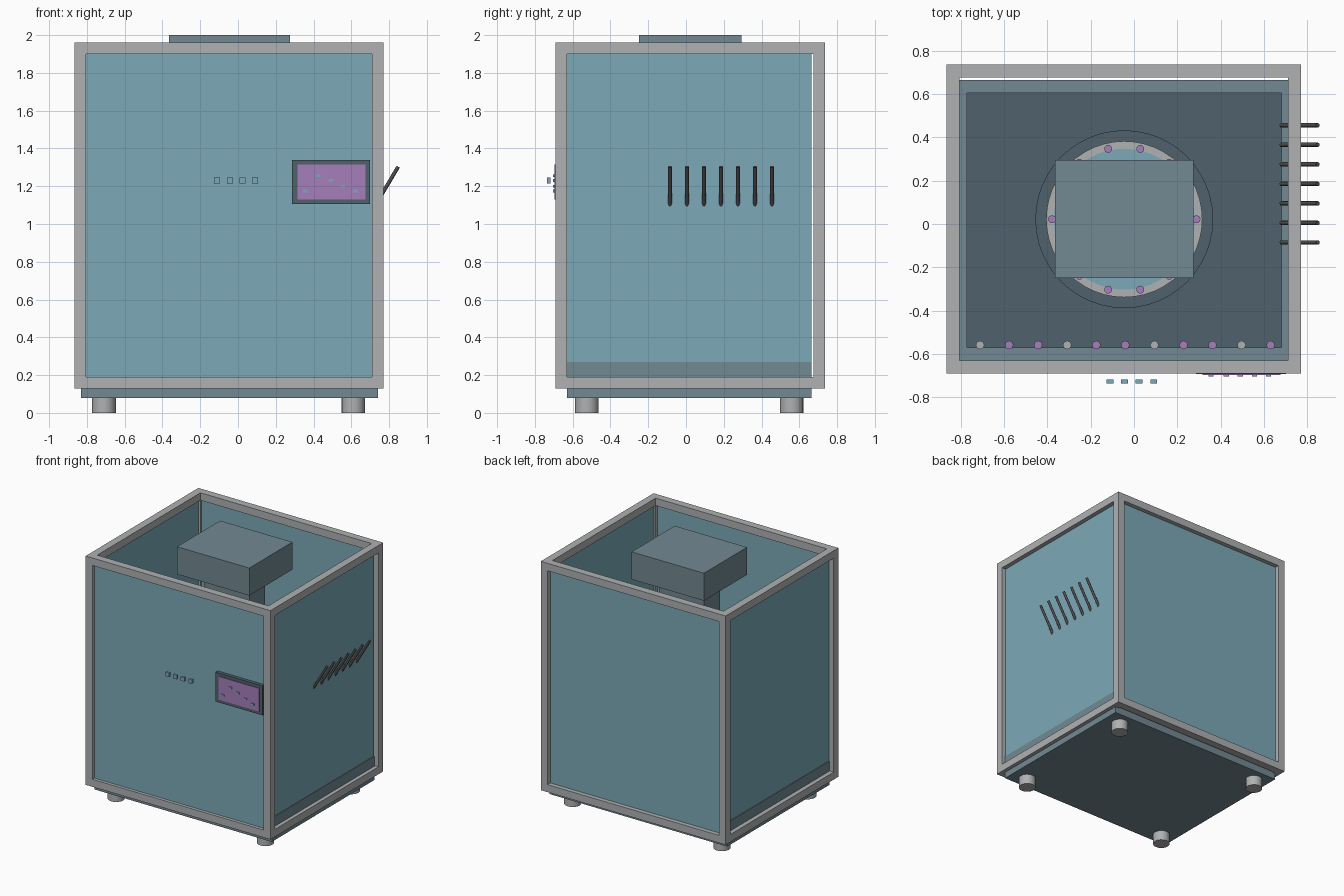
import bpy
import math
from mathutils import Vector

old = bpy.data.objects.get("Cube")
if old:
    bpy.data.objects.remove(old, do_unlink=True)


def material(name, rgb):
    m = bpy.data.materials.new(name)
    m.use_nodes = True
    m.diffuse_color = (*rgb, 1)
    m.node_tree.nodes["Principled BSDF"].inputs["Base Color"].default_value = (*rgb, 1)
    return m


BLUE = material("panel blue", (0.20, 0.40, 0.48))
GREY = material("frame grey", (0.43, 0.44, 0.45))
SLATE = material("slate", (0.17, 0.25, 0.29))
DARK = material("dark slate", (0.08, 0.12, 0.15))
PURPLE = material("purple", (0.38, 0.21, 0.50))
ROD = material("dark metal", (0.08, 0.075, 0.075))


def finish(name, mat):
    ob = bpy.context.object
    ob.name = name
    ob.data.materials.append(mat)
    return ob


def box(name, mat, x, y, z):
    """Box from its (low, high) range on each axis."""
    bpy.ops.mesh.primitive_cube_add(size=1)
    ob = finish(name, mat)
    ob.location = [(a + b) / 2 for a, b in (x, y, z)]
    ob.scale = [b - a for a, b in (x, y, z)]
    return ob


def disc(name, mat, centre, radius, z, sides=48):
    bpy.ops.mesh.primitive_cylinder_add(
        vertices=sides, radius=radius, depth=z[1] - z[0],
        location=(*centre, (z[0] + z[1]) / 2))
    ob = finish(name, mat)
    bpy.ops.object.shade_smooth_by_angle(angle=math.radians(30))
    return ob


# Frame of twelve square bars
X, Y, Z, T = (-0.865, 0.77), (-0.69, 0.735), (0.13, 1.96), 0.06


def ends(r):
    return [(r[0], r[0] + T), (r[1] - T, r[1])]


def inner(r):
    return (r[0] + T, r[1] - T)


for x in ends(X):
    for y in ends(Y):
        box("frame_post", GREY, x, y, Z)
for z in ends(Z):
    for y in ends(Y):
        box("frame_cross_bar", GREY, inner(X), y, z)
    for x in ends(X):
        box("frame_side_bar", GREY, x, inner(Y), z)

# Tray: plate, four walls and dark floor
TX, TY, LIP = (-0.83, 0.74), (-0.63, 0.665), 0.27
box("base_plate", SLATE, TX, TY, (0.08, 0.13))
for x in ends(TX):
    box("tray_side_wall", SLATE, x, TY, (0.13, LIP))
for y in ends(TY):
    box("tray_cross_wall", SLATE, inner(TX), y, (0.13, LIP))
box("tray_floor", DARK, inner(TX), inner(TY), (0.13, 0.15))

# Feet
for x in (-0.71, 0.61):
    for y in (-0.525, 0.56):
        disc("foot", GREY, (x, y), 0.063, (0, 0.08), 16)

# Wall panels
box("front_panel", BLUE, inner(X), (-0.665, -0.655), inner(Z))
box("back_panel", BLUE, inner(X), (0.69, 0.70), inner(Z))
box("left_panel", BLUE, (0.725, 0.735), TY, (LIP, Z[1] - T))
box("right_panel", BLUE, (-0.825, -0.815), TY, (LIP, Z[1] - T))

# Turntable with a ring of pegs
C = (-0.045, 0.022)
disc("turntable", DARK, C, 0.41, (0.15, 0.18))
disc("turntable_ring", GREY, C, 0.36, (0.18, 0.21))
disc("turntable_plate", BLUE, C, 0.325, (0.21, 0.215))
for i in range(14):
    a = math.tau * i / 14
    disc("ring_peg", PURPLE, (C[0] + 0.333 * math.cos(a), C[1] + 0.333 * math.sin(a)),
         0.018, (0.21, 0.24), 16)

# Top housing and its column
box("top_housing", SLATE, (-0.365, 0.275), (-0.25, 0.295), (1.78, 2.0))
box("housing_column", SLATE, (C[0] - 0.2, C[0] + 0.2), (C[1] - 0.1, C[1] + 0.1), (0.21, 1.78))

# Row of studs along the front tray wall
for i in range(11):
    disc("tray_stud", GREY if i % 3 == 0 else PURPLE, (-0.71 + 0.134 * i, -0.558),
         0.02, (0.15, LIP + 0.01), 8)

# Display with small marks
box("display_frame", DARK, (0.285, 0.70), (-0.692, -0.66), (1.105, 1.34))
box("display_screen", PURPLE, (0.315, 0.675), (-0.697, -0.69), (1.13, 1.315))
for x, z in ((0.355, 1.175), (0.425, 1.255), (0.49, 1.23), (0.555, 1.2), (0.62, 1.175)):
    box("display_mark", BLUE, (x - 0.012, x + 0.012), (-0.704, -0.696), (z - 0.007, z + 0.007))

# Push buttons
for i in range(4):
    x = -0.11 + 0.067 * i
    box("push_button", BLUE, (x - 0.016, x + 0.016), (-0.735, -0.717), (1.214, 1.246))

# Slanted rods through the side panel
for i in range(7):
    y = -0.085 + 0.09 * i
    a, b = Vector((0.68, y, 1.02)), Vector((0.848, y, 1.303))
    bpy.ops.mesh.primitive_cylinder_add(vertices=12, radius=0.01, depth=(b - a).length,
                                        location=(a + b) / 2)
    rod = finish("side_rod", ROD)
    rod.rotation_euler = (b - a).to_track_quat("Z", "Y").to_euler()
    bpy.ops.object.shade_smooth_by_angle(angle=math.radians(40))
